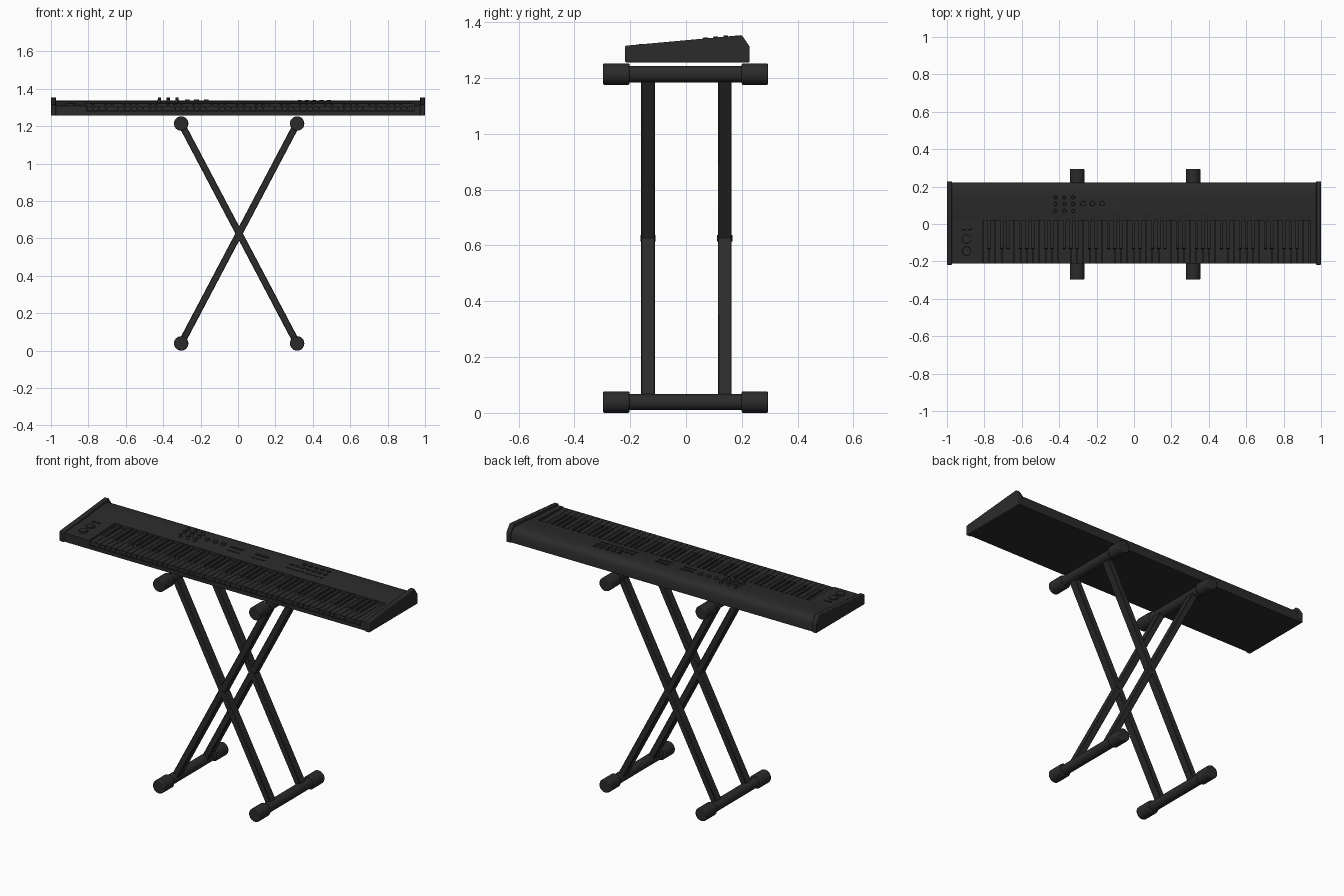
import bpy, bmesh, math
from mathutils import Matrix, Vector

if "Cube" in bpy.data.objects:
    bpy.data.objects.remove(bpy.data.objects["Cube"])

black = bpy.data.materials.new("charcoal_black")
black.diffuse_color = (0.024, 0.024, 0.024, 1)
black.use_nodes = True
black.node_tree.nodes["Principled BSDF"].inputs["Base Color"].default_value = black.diffuse_color


def finish(name, bm, bevel=0.0, segments=2, smooth=True):
    bmesh.ops.recalc_face_normals(bm, faces=bm.faces)
    me = bpy.data.meshes.new(name)
    bm.to_mesh(me)
    bm.free()
    ob = bpy.data.objects.new(name, me)
    bpy.context.collection.objects.link(ob)
    me.materials.append(black)
    if bevel:
        mod = ob.modifiers.new("bevel", 'BEVEL')
        mod.width, mod.segments, mod.limit_method = bevel, segments, 'ANGLE'
    if smooth:
        bpy.ops.object.select_all(action='DESELECT')
        ob.select_set(True)
        bpy.context.view_layer.objects.active = ob
        bpy.ops.object.shade_smooth_by_angle(angle=math.radians(35))
    return ob


def add_box(bm, x0, x1, y0, y1, z0, z1):
    m = Matrix.Translation(((x0 + x1) / 2, (y0 + y1) / 2, (z0 + z1) / 2))
    bmesh.ops.create_cube(bm, size=1, matrix=m @ Matrix.Diagonal((x1 - x0, y1 - y0, z1 - z0, 1)))


def add_cyl(bm, centre, r, depth, rot=Matrix(), r2=None, sides=24):
    bmesh.ops.create_cone(bm, cap_ends=True, segments=sides, radius1=r, radius2=r if r2 is None else r2,
                          depth=depth, matrix=Matrix.Translation(centre) @ rot)


def add_prism(bm, profile, x0, x1):
    """Extrude a (y, z) profile along x."""
    face = bm.faces.new([bm.verts.new((x0, y, z)) for y, z in profile])
    ext = bmesh.ops.extrude_face_region(bm, geom=[face])
    bmesh.ops.translate(bm, vec=(x1 - x0, 0, 0),
                        verts=[v for v in ext["geom"] if isinstance(v, bmesh.types.BMVert)])


# Keyboard case: thin key bed in front, raised rounded control panel behind
bm = bmesh.new()
add_prism(bm, [(-0.21, 1.257), (-0.21, 1.279), (0.02, 1.279), (0.02, 1.321), (0.08, 1.330),
               (0.14, 1.335), (0.175, 1.336), (0.198, 1.331), (0.213, 1.320), (0.221, 1.303),
               (0.221, 1.257)], -0.98, 0.98)
finish("keyboard_case", bm)

# End cheeks
for side, x0 in (("left", -1.0), ("right", 0.973)):
    bm = bmesh.new()
    add_prism(bm, [(-0.218, 1.256), (-0.218, 1.316), (0.2, 1.354), (0.228, 1.313), (0.228, 1.256)],
              x0, x0 + 0.027)
    finish(side + "_end_cheek", bm, 0.004)

# Blocks at both ends of the keys
for name, x0, x1 in (("wheel_block", -0.975, -0.81), ("right_key_block", 0.94, 0.975)):
    bm = bmesh.new()
    add_prism(bm, [(-0.212, 1.27), (-0.212, 1.309), (0.022, 1.321), (0.022, 1.27)], x0, x1)
    finish(name, bm)

# White and black keys, 88 in all starting on A
whites, k0, k1 = 52, -0.808, 0.938
pitch = (k1 - k0) / whites
bm_w, bm_b = bmesh.new(), bmesh.new()
for i in range(whites):
    x = k0 + i * pitch
    add_box(bm_w, x + 0.0012, x + pitch - 0.0012, -0.212, 0.022, 1.283, 1.305)
    if i % 7 in (0, 2, 3, 5, 6) and i < whites - 1:
        c, w = x + pitch, 0.0085
        add_prism(bm_b, [(-0.135, 1.304), (-0.127, 1.317), (0.022, 1.318), (0.022, 1.304)], c - w, c + w)
finish("white_keys", bm_w, smooth=False)
finish("black_keys", bm_b, smooth=False)

# Pitch and modulation wheels with two small switches
bm = bmesh.new()
for y in (-0.08, -0.145):
    add_cyl(bm, (-0.895, y, 1.315), 0.024, 0.016)
for x in (-0.91, -0.88):
    add_box(bm, x - 0.01, x + 0.01, -0.031, -0.021, 1.312, 1.323)
finish("control_wheels", bm, 0.002)


def panel_z(y):
    return 1.318 + 0.2 * (y - 0.02) * (1 - (y - 0.02) * 2.4)


# Small knobs in a three by three grid, then three dials
bm = bmesh.new()
for x in (-0.42, -0.373, -0.326):
    for y in (0.07, 0.107, 0.143):
        add_cyl(bm, (x, y, panel_z(y) + 0.008), 0.010, 0.020, r2=0.008, sides=16)
finish("small_knobs", bm)
bm = bmesh.new()
for x in (-0.272, -0.222, -0.17):
    add_cyl(bm, (x, 0.109, panel_z(0.109) + 0.004), 0.014, 0.014, r2=0.012, sides=20)
finish("dials", bm)

# Rows of push buttons: (first x, count, spacing, y, depth)
bm = bmesh.new()
for x0, n, dx, y, d in ((-0.11, 3, 0.03, 0.109, 0.014), (-0.11, 3, 0.03, 0.073, 0.007),
                        (0.05, 3, 0.03, 0.109, 0.014), (0.05, 3, 0.03, 0.073, 0.007),
                        (0.33, 5, 0.039, 0.143, 0.014), (0.27, 7, 0.036, 0.109, 0.014),
                        (0.27, 8, 0.031, 0.073, 0.007)):
    for i in range(n):
        x, z = x0 + i * dx, panel_z(y)
        add_box(bm, x - 0.010, x + 0.010, y - d / 2, y + d / 2, z - 0.004, z + 0.005)
finish("push_buttons", bm, smooth=False)

# Stand: four cross tubes with rubber end sleeves
SX, X0, ZB, ZT = 0.31, 0.006, 0.0385, 1.214
along_y = Matrix.Rotation(math.pi / 2, 4, 'X')
for zname, z in (("foot", ZB), ("support", ZT)):
    for sname, s in (("left", -1), ("right", 1)):
        x = X0 + s * SX
        bm = bmesh.new()
        add_cyl(bm, (x, 0, z), 0.029, 0.56, along_y, sides=32)
        finish(f"{sname}_{zname}_tube", bm)
        bm = bmesh.new()
        for y in (-0.25, 0.247):
            add_cyl(bm, (x, y, z), 0.0385, 0.095, along_y, sides=32)
        finish(f"{sname}_{zname}_sleeves", bm, 0.005)

# Crossed legs: a flat bar in each direction, front and back
for yname, y in (("front", -0.136), ("back", 0.139)):
    for s in (-1, 1):
        a, b = Vector((X0 - s * SX, y, ZB)), Vector((X0 + s * SX, y, ZT))
        rot = Matrix.Rotation(math.atan2(b.x - a.x, b.z - a.z), 4, 'Y')
        bm = bmesh.new()
        bmesh.ops.create_cube(bm, size=1, matrix=Matrix.Translation((a + b) / 2) @ rot
                              @ Matrix.Diagonal((0.036, 0.049, (b - a).length, 1)))
        finish(f"{yname}_{'rising' if s > 0 else 'falling'}_leg", bm, 0.003, 1)

# Pivot bolts where the legs cross
bm = bmesh.new()
for y in (-0.136, 0.139):
    add_cyl(bm, (X0, y, (ZB + ZT) / 2), 0.012, 0.054, along_y)
finish("pivot_bolts", bm)
